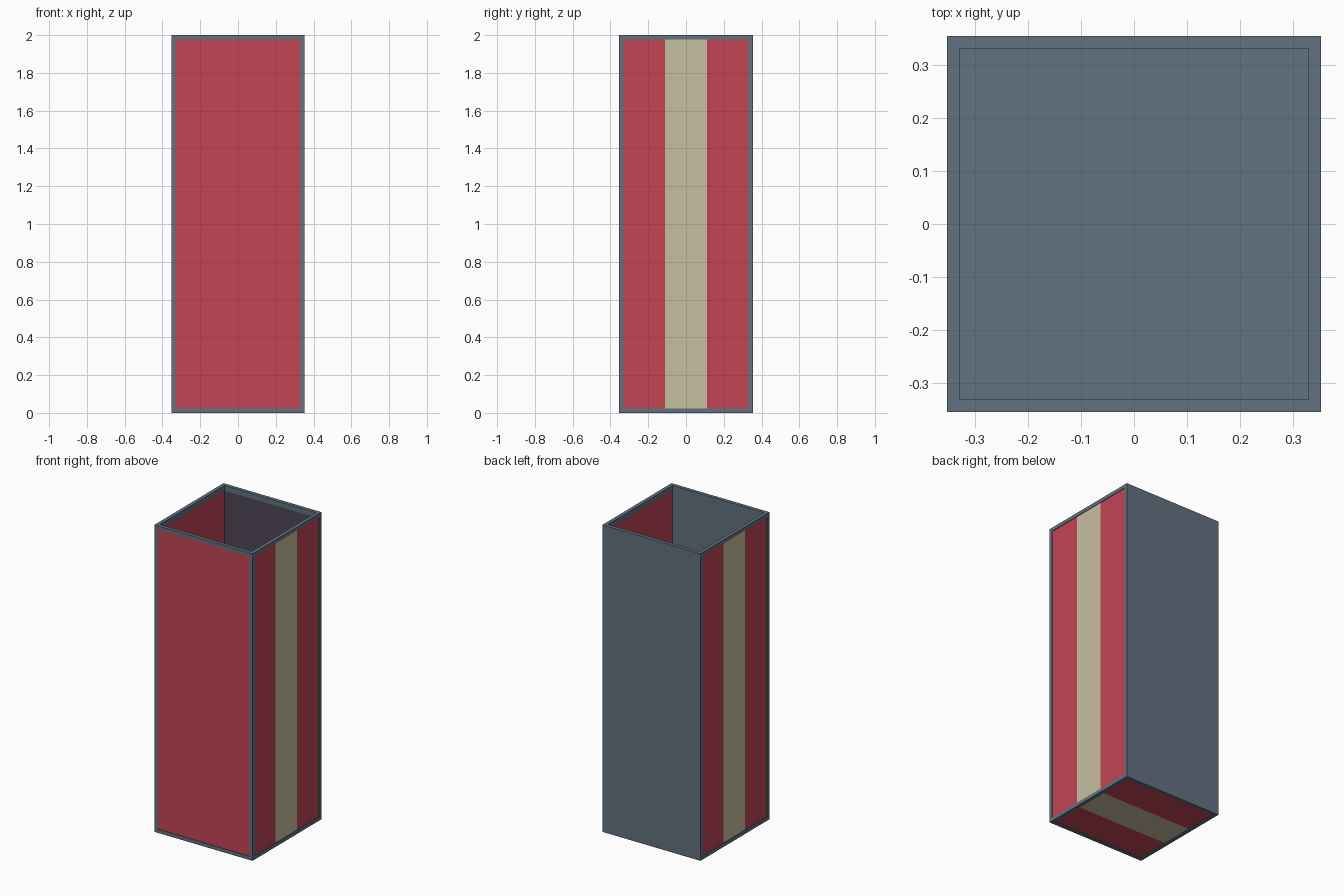
import bpy, bmesh
from mathutils import Vector

if "Cube" in bpy.data.objects:
    bpy.data.objects.remove(bpy.data.objects["Cube"])

WX, WY, H = 0.353, 0.355, 2.0      # half width, half depth, height
T, RECESS, STRIPE = 0.033, 0.004, 0.11


def material(name, hex_rgb):
    def lin(c):
        c /= 255
        return c / 12.92 if c <= 0.04045 else ((c + 0.055) / 1.055) ** 2.4
    m = bpy.data.materials.new(name)
    m.diffuse_color = [lin((hex_rgb >> s) & 255) for s in (16, 8, 0)] + [1]
    m.use_nodes = True
    m.node_tree.nodes["Principled BSDF"].inputs["Base Color"].default_value = m.diffuse_color
    return m


mats = [material("slate_grey", 0x627180), material("red", 0xC24555),
        material("tan", 0xC8BEA0), material("dark_plum", 0x4F4556)]
GREY, RED, TAN, PLUM = range(4)

bm = bmesh.new()
bmesh.ops.create_cube(bm, size=2)
for v in bm.verts:
    v.co = Vector((v.co.x * WX, v.co.y * WY, (v.co.z + 1) * H / 2))
bm.normal_update()


def facing(direction):
    d = Vector(direction)
    return next(f for f in bm.faces if f.normal.dot(d) > 0.9)


def cut(faces, co, no):
    geom = list({e for f in faces for e in f.edges}) + list(faces)
    geom += list({v for f in faces for v in f.verts})
    bmesh.ops.bisect_plane(bm, geom=geom, plane_co=co, plane_no=no)


front, right, left, bottom, top = [facing(d) for d in (
    (0, -1, 0), (1, 0, 0), (-1, 0, 0), (0, 0, -1), (0, 0, 1))]

# Framed outer panels, slightly recessed
panels = [front, right, left, bottom]
for f in panels:
    bmesh.ops.inset_individual(bm, faces=[f], thickness=T)
    bmesh.ops.inset_individual(bm, faces=[f], thickness=0, depth=-RECESS)
    f.material_index = RED

# Hollow inside, open at the top
bmesh.ops.inset_individual(bm, faces=[top], thickness=T)
walls = bmesh.ops.inset_individual(bm, faces=[top], thickness=0, depth=-(H - T))["faces"]
bm.normal_update()
walls = [f for f in walls if abs(f.normal.z) < 0.5]

# Inner wall colours below the rim bars
for f in walls:
    n = f.normal
    f.material_index = RED if abs(n.x) > 0.9 else PLUM if n.y < -0.9 else GREY
cut(walls, (0, 0, H - T), (0, 0, 1))
for f in bm.faces:
    if f.calc_center_median().z > H - T and abs(f.normal.z) < 0.5:
        f.material_index = GREY

# Tan stripe running down the sides and under the bottom
for y in (-STRIPE, STRIPE):
    striped = [f for f in bm.faces if f.material_index == RED and
               (f.normal.z < -0.9 or (abs(f.normal.x) > 0.9 and
                f.normal.x * f.calc_center_median().x > 0))]
    cut(striped, (0, y, 0), (0, 1, 0))
for f in bm.faces:
    c, n = f.calc_center_median(), f.normal
    outer = n.z < -0.9 or (abs(n.x) > 0.9 and n.x * c.x > 0)
    if f.material_index == RED and outer and abs(c.y) < STRIPE:
        f.material_index = TAN

me = bpy.data.meshes.new("open_box")
bm.to_mesh(me)
bm.free()
for m in mats:
    me.materials.append(m)
box = bpy.data.objects.new("open_box", me)
bpy.context.collection.objects.link(box)
